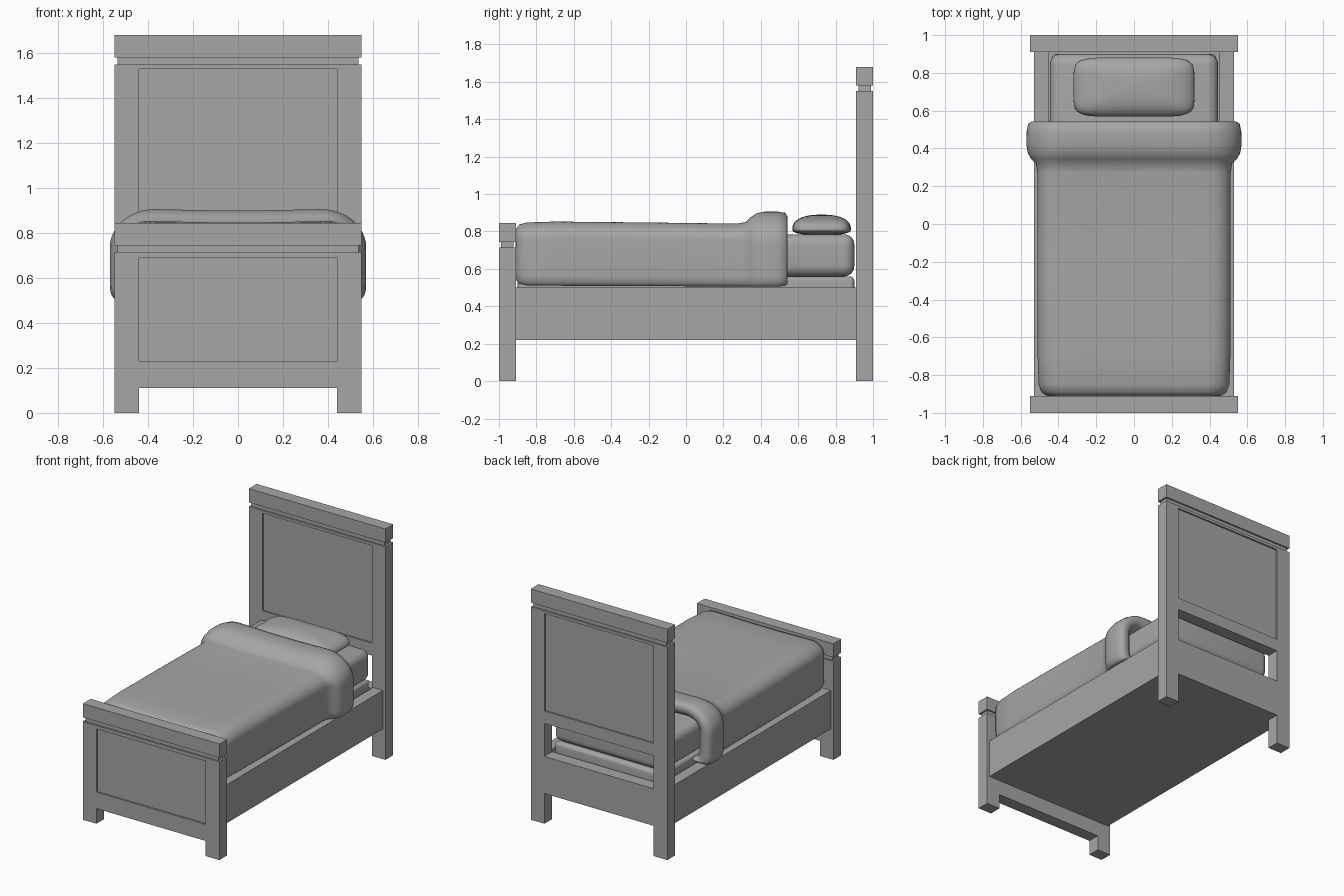
import bpy, bmesh, math
from mathutils import Vector

old = bpy.data.objects.get("Cube")
if old:
    bpy.data.objects.remove(old, do_unlink=True)

grey = bpy.data.materials.new("plain grey")
grey.use_nodes = True
GREY = (0.38, 0.38, 0.38, 1)
grey.diffuse_color = GREY
grey.node_tree.nodes["Principled BSDF"].inputs["Base Color"].default_value = GREY


def finish(name, bm, smooth=False):
    bmesh.ops.recalc_face_normals(bm, faces=bm.faces)
    mesh = bpy.data.meshes.new(name)
    bm.to_mesh(mesh)
    bm.free()
    mesh.materials.append(grey)
    obj = bpy.data.objects.new(name, mesh)
    bpy.context.collection.objects.link(obj)
    if smooth:
        bpy.ops.object.select_all(action="DESELECT")
        obj.select_set(True)
        bpy.context.view_layer.objects.active = obj
        bpy.ops.object.shade_smooth_by_angle(angle=math.radians(50))
    return obj


def box(name, x, y, z, bevel=0, segments=4):
    """Box from (low, high) ranges on each axis, with optional rounding."""
    bm = bmesh.new()
    bmesh.ops.create_cube(bm, size=1)
    for v in bm.verts:
        v.co = Vector([(r[0] + r[1]) / 2 + c * (r[1] - r[0]) for c, r in zip(v.co, (x, y, z))])
    if bevel:
        bmesh.ops.bevel(bm, geom=bm.edges[:], offset=bevel, segments=segments,
                        profile=0.5, affect="EDGES")
    return finish(name, bm, bool(bevel))


W, POST = 0.55, 0.44


def board(name, y, height, panel, rails):
    """Panelled bed end: posts, rails, recessed panel, neck and cap."""
    neck, cap = height - 0.13, height - 0.10
    for side, s in (("left", 1), ("right", -1)):
        box(f"{name}_{side}_post", sorted((s * POST, s * W)), y, (0, neck))
    for part, z in rails.items():
        box(f"{name}_{part}", (-POST, POST), y, z)
    box(f"{name}_top_rail", (-POST, POST), y, (panel[1], neck))
    inner = (y[0] + 0.012, y[1] - 0.012)
    box(f"{name}_panel", (-POST, POST), inner, panel)
    box(f"{name}_neck", (0.014 - W, W - 0.014), inner, (neck, cap))
    box(f"{name}_cap", (-W, W), y, (cap, height))


board("headboard", (0.91, 1), 1.68, (0.82, 1.53),
      {"middle_rail": (0.73, 0.82), "lower_rail": (0.22, 0.49)})
board("footboard", (-1, -0.91), 0.845, (0.23, 0.69), {"lower_rail": (0.11, 0.23)})

# Frame between the two ends
for side, s in (("left", 1), ("right", -1)):
    box(f"{side}_side_rail", sorted((s * 0.45, s * 0.53)), (-0.91, 0.91), (0.22, 0.5))
box("bed_bottom", (-0.45, 0.45), (-0.91, 0.91), (0.22, 0.42))

# Bedding base
box("box_spring", (-0.435, 0.435), (-0.9, 0.9), (0.42, 0.56), 0.025)
box("mattress", (-0.445, 0.445), (-0.9, 0.9), (0.56, 0.785), 0.055, 6)


def pillow():
    """Soft cushion: a cube grid squeezed to a rounded, domed outline."""
    bm = bmesh.new()
    bmesh.ops.create_cube(bm, size=2)
    bmesh.ops.subdivide_edges(bm, edges=bm.edges[:], cuts=15, use_grid_fill=True)
    for v in bm.verts:
        p = v.co
        flat = (abs(p.x) ** 6 + abs(p.y) ** 6) ** (1 / 6)
        q = p / (flat ** 2.4 + abs(p.z) ** 2.4) ** (1 / 2.4)
        tall = 0.08 if q.z > 0 else 0.03
        v.co = (q.x * 0.32, 0.725 + q.y * 0.157, 0.81 + q.z * tall)
    finish("pillow", bm, True)


pillow()


def ring(y, w, low, top, rx, rz):
    """Closed blanket section with wide top corners and small bottom ones."""
    points = []
    for i in range(9):
        a = math.pi / 2 * i / 8
        points.append((w - 0.03 + 0.03 * math.sin(a), low + 0.06 - 0.06 * math.cos(a)))
    for i in range(13):
        a = math.pi / 2 * i / 12
        points.append((w - rx + rx * math.cos(a), top - rz + rz * math.sin(a)))
    points += [((w - rx) * k, top - 0.008 * (1 - k)) for k in (0.66, 0.33)]
    half = [Vector((x, y, z)) for x, z in points]
    return half + [Vector((-p.x, y, p.z)) for p in reversed(half)]


def blanket():
    """Loft from the foot to the thick turned-down cuff, then in under it."""
    sections = [
        (-0.912, 0.44, 0.57, 0.79, 0.08, 0.06),
        (-0.908, 0.465, 0.54, 0.815, 0.09, 0.07),
        (-0.89, 0.49, 0.52, 0.838, 0.1, 0.08),
        (-0.85, 0.505, 0.512, 0.848, 0.11, 0.09),
        (-0.7, 0.51, 0.51, 0.853, 0.11, 0.09),
        (-0.2, 0.512, 0.508, 0.848, 0.11, 0.09),
        (0.27, 0.512, 0.506, 0.842, 0.11, 0.09),
        (0.32, 0.52, 0.506, 0.85, 0.13, 0.1),
        (0.345, 0.545, 0.506, 0.876, 0.16, 0.13),
        (0.375, 0.562, 0.505, 0.896, 0.19, 0.16),
        (0.42, 0.57, 0.505, 0.906, 0.2, 0.17),
        (0.49, 0.568, 0.505, 0.906, 0.2, 0.17),
        (0.53, 0.56, 0.51, 0.9, 0.2, 0.17),
        (0.543, 0.54, 0.52, 0.88, 0.18, 0.15),
        (0.54, 0.5, 0.53, 0.85, 0.14, 0.12),
        (0.52, 0.475, 0.54, 0.82, 0.1, 0.08),
        (0.42, 0.46, 0.54, 0.8, 0.08, 0.06),
    ]
    bm = bmesh.new()
    rings = [[bm.verts.new(p) for p in ring(*s)] for s in sections]
    for a, b in zip(rings, rings[1:]):
        n = len(a)
        for i in range(n):
            bm.faces.new((a[i], a[(i + 1) % n], b[(i + 1) % n], b[i]))
    bm.faces.new(rings[0])
    bm.faces.new(rings[-1])
    finish("blanket", bm, True)


blanket()
